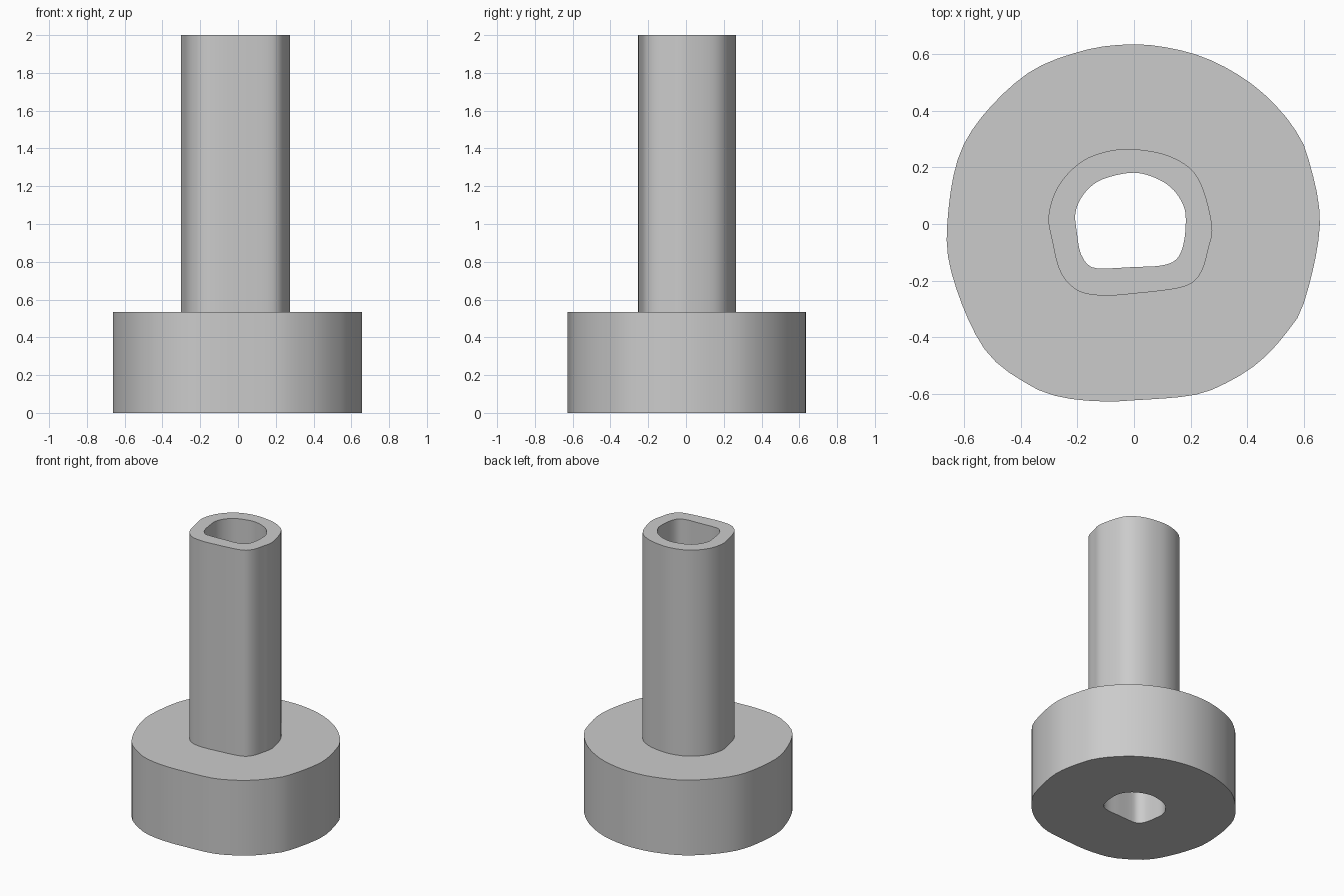
import bpy
import bmesh
import math
from mathutils import Vector

SIDES = 72
SHOULDER, TOP = 0.535, 2.0

# Outline control points in hundredths of a unit, clockwise from the back
BASE = [(0, 63.5), (16, 61.5), (28, 57.5), (39.5, 51), (48.5, 43.5), (56.5, 34),
        (61.5, 23.5), (65.7, 0), (60, -28), (53, -39.5), (44, -49), (33, -56),
        (21, -60.5), (0, -62.3), (-11, -62.7), (-24, -61.5), (-36, -57.5),
        (-52.5, -44.7), (-63.7, -20), (-66, 0), (-60, 28.5), (-40, 51.5), (-19, 61)]
STEM = [(-1.5, 26.5), (12.5, 24), (22.5, 16.5), (27.5, 0), (26.2, -9), (23.5, -17.5),
        (17.5, -22.2), (0, -24.6), (-11.5, -25.3), (-20, -23.5), (-26, -17),
        (-29, -5.5), (-30.2, 3), (-27, 13), (-20, 21), (-12, 25)]
HOLE = [(-1, 18.1), (7, 16.5), (13.5, 12.5), (17.5, 6.5), (18.3, 1), (17.5, -7),
        (15, -12.5), (9.5, -14.7), (0, -15.2), (-10.5, -15.7), (-15.5, -15),
        (-18.8, -10.5), (-20.2, -3), (-20.7, 4), (-17.8, 10.5), (-11.8, 15.5)]


def smooth_outline(points, steps=10):
    """Closed smooth curve, resampled at equal angles so outlines line up."""
    pts = [Vector(p) / 100 for p in points]
    n = len(pts)
    polar = []
    for i in range(n):
        a, b, c, d = (pts[(i + k - 1) % n] for k in range(4))
        for s in range(steps):
            t = s / steps
            p = b + (c - a) * t / 2 + (a - b * 2.5 + c * 2 - d / 2) * t * t
            p += ((b - c) * 3 + d - a) / 2 * t ** 3
            polar.append((math.atan2(p.y, p.x), p.length))
    polar.sort()
    first, last = polar[0], polar[-1]
    polar = ([(last[0] - math.tau, last[1])] + polar
             + [(first[0] + math.tau, first[1])])
    result = []
    for i in range(SIDES):
        angle = -math.pi + math.tau * i / SIDES
        for (a0, r0), (a1, r1) in zip(polar, polar[1:]):
            if a0 <= angle < a1:
                r = r0 + (r1 - r0) * (angle - a0) / (a1 - a0)
                result.append((r * math.cos(angle), r * math.sin(angle)))
                break
    return result


def build_shell(name, rings, material):
    """Join a chain of (outline, height) rings with quads."""
    bm = bmesh.new()
    loops = [[bm.verts.new((x, y, z)) for x, y in outline] for outline, z in rings]
    for low, high in zip(loops, loops[1:]):
        for i in range(SIDES):
            j = (i + 1) % SIDES
            bm.faces.new((low[i], low[j], high[j], high[i]))
    mesh = bpy.data.meshes.new(name)
    bm.to_mesh(mesh)
    bm.free()
    mesh.materials.append(material)
    obj = bpy.data.objects.new(name, mesh)
    bpy.context.collection.objects.link(obj)
    bpy.ops.object.select_all(action='DESELECT')
    obj.select_set(True)
    bpy.context.view_layer.objects.active = obj
    bpy.ops.object.shade_smooth_by_angle(angle=math.radians(30))
    return obj


default_cube = bpy.data.objects.get("Cube")
if default_cube:
    bpy.data.objects.remove(default_cube, do_unlink=True)

grey = bpy.data.materials.new("plain grey")
grey.use_nodes = True
grey.diffuse_color = (0.6, 0.6, 0.6, 1)
grey.node_tree.nodes["Principled BSDF"].inputs["Base Color"].default_value = (0.6, 0.6, 0.6, 1)

base, stem, hole = (smooth_outline(p) for p in (BASE, STEM, HOLE))

# Wide base: underside around the bore, outer wall, shoulder up to the stem
build_shell("base", [(hole, 0), (base, 0), (base, SHOULDER), (stem, SHOULDER)], grey)

# Hollow stem: outer wall, top rim, bore running down through the base
build_shell("hollow_stem", [(stem, SHOULDER), (stem, TOP), (hole, TOP), (hole, 0)], grey)
